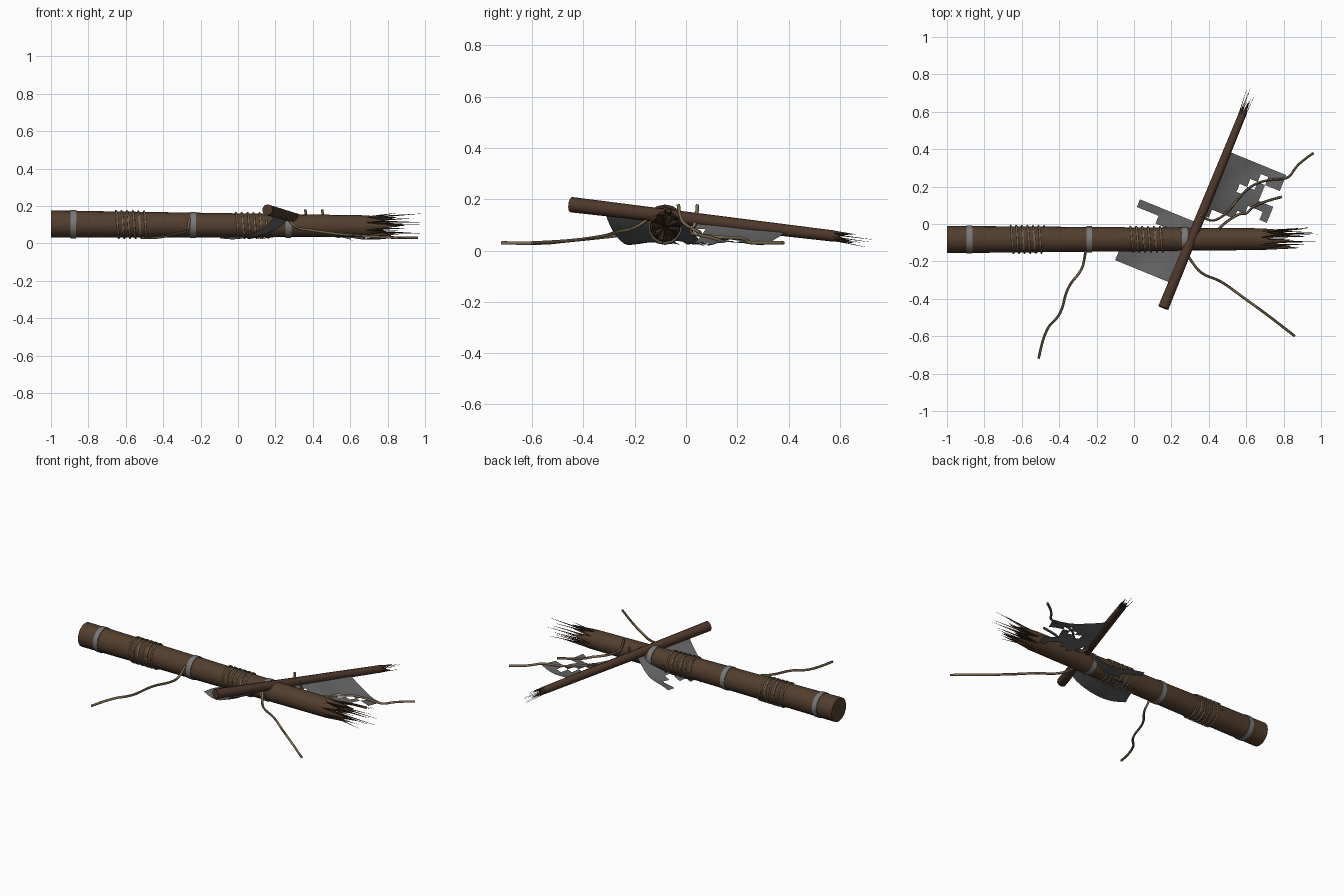
import bpy, bmesh, math, random
from mathutils import Vector, Matrix

random.seed(4)
old = bpy.data.objects.get("Cube")
if old:
    bpy.data.objects.remove(old, do_unlink=True)


def material(name, rgb):
    m = bpy.data.materials.new(name)
    m.use_nodes = True
    m.diffuse_color = (*rgb, 1)
    m.node_tree.nodes["Principled BSDF"].inputs["Base Color"].default_value = (*rgb, 1)
    return m


MAST = material("mast wood", (0.085, 0.048, 0.027))
YARD = material("yard wood", (0.075, 0.038, 0.023))
SPLINTER = material("splintered wood", (0.05, 0.028, 0.016))
ROPE = material("rope", (0.19, 0.14, 0.08))
IRON = material("iron band", (0.19, 0.19, 0.19))
CANVAS = material("torn canvas", (0.125, 0.125, 0.125))


def finish(name, bm, mats, smooth=True):
    bmesh.ops.recalc_face_normals(bm, faces=bm.faces)
    me = bpy.data.meshes.new(name)
    bm.to_mesh(me)
    bm.free()
    for m in mats:
        me.materials.append(m)
    ob = bpy.data.objects.new(name, me)
    bpy.context.collection.objects.link(ob)
    if smooth:
        bpy.ops.object.select_all(action='DESELECT')
        ob.select_set(True)
        bpy.context.view_layer.objects.active = ob
        bpy.ops.object.shade_smooth_by_angle(angle=math.radians(40))
    return ob


def frame(a, b):
    """Matrix placing local z along the line a to b."""
    return Matrix.Translation(a) @ (b - a).to_track_quat('Z', 'Y').to_matrix().to_4x4()


def polar(r, ang, z):
    return Vector((r * math.cos(ang), r * math.sin(ang), z))


def cone(bm, a, b, r1, r2, sides, caps=True):
    mat = frame(a, b) @ Matrix.Translation((0, 0, (b - a).length / 2))
    bmesh.ops.create_cone(bm, cap_ends=caps, segments=sides, radius1=r1,
                          radius2=r2, depth=(b - a).length, matrix=mat)


def broken_pole(name, a, b, r1, r2, sides, wood, teeth, needles, flare):
    """Tapered pole whose far end breaks into wedge teeth and thin needles."""
    bm = bmesh.new()
    cone(bm, a, b, r1, r2, sides)
    finish(name, bm, [wood])

    bm = bmesh.new()
    mat = frame(a, b)
    end = (b - a).length
    n = len(teeth)
    step = math.tau / n
    for i, length in enumerate(teeth):
        pts = [polar(r2, step * i, end), polar(r2, step * (i + .5), end),
               polar(r2, step * (i + 1), end), Vector((0, 0, end)),
               polar(r2 * 0.85, step * (i + .5), end + length)]
        v = [bm.verts.new(mat @ p) for p in pts]
        for f in ((0, 1, 4), (1, 2, 4), (2, 3, 4), (3, 0, 4)):
            face = bm.faces.new([v[k] for k in f])
            face.material_index = 0 if f[1] in (1, 2) and f[0] < 2 else 1
    finish(name + "_teeth", bm, [wood, SPLINTER], False)

    bm = bmesh.new()
    for i, length in enumerate(needles):
        ang = i * 2.4 + 0.3
        r = r2 * random.uniform(0.5, 0.85)
        tip = r + flare * random.uniform(-0.3, 1)
        cone(bm, mat @ polar(r, ang, end - 0.01), mat @ polar(tip, ang, end + length),
             r2 * 0.11, 0.0004, 4)
    finish(name + "_needles", bm, [SPLINTER], False)


def rope(name, pts, radius=0.007, kind='NURBS'):
    """Round cord through the given points, converted to a mesh."""
    cu = bpy.data.curves.new(name, 'CURVE')
    cu.dimensions = '3D'
    cu.bevel_depth = radius
    cu.bevel_resolution = 1
    cu.use_fill_caps = True
    cu.resolution_u = 5
    sp = cu.splines.new(kind)
    sp.points.add(len(pts) - 1)
    for p, co in zip(sp.points, pts):
        p.co = (*co, 1)
    if kind == 'NURBS':
        sp.order_u = 3
        sp.use_endpoint_u = True
    cu.materials.append(ROPE)
    ob = bpy.data.objects.new(name, cu)
    bpy.context.collection.objects.link(ob)
    bpy.ops.object.select_all(action='DESELECT')
    ob.select_set(True)
    bpy.context.view_layer.objects.active = ob
    bpy.ops.object.convert(target='MESH')
    bpy.ops.object.shade_smooth_by_angle(angle=math.radians(60))


# Mast and yard
mast_a, mast_b = Vector((-1, -0.083, 0.103)), Vector((0.68, -0.081, 0.092))
yard_a, yard_b = Vector((0.157, -0.448, 0.179)), Vector((0.577, 0.58, 0.056))
broken_pole("mast", mast_a, mast_b, 0.073, 0.058, 16, MAST,
            [.15, .08, .17, .11, .19, .07, .14, .18, .1],
            [.32, .2, .27, .3, .18, .24, .29, .22, .26, .2, .3, .17, .23, .25], 0.035)
broken_pole("yard", yard_a, yard_b, 0.03, 0.022, 10, YARD,
            [.05, .08, .04, .09, .06],
            [.15, .1, .13, .08, .12, .14, .09], 0.015)


def mast_point(x):
    t = (x + 1) / (mast_b.x + 1)
    return mast_a.lerp(mast_b, t), 0.073 - 0.015 * t


# Iron bands
for i, x in enumerate((-0.88, -0.24, 0.27)):
    bm = bmesh.new()
    r = mast_point(x)[1] + 0.004
    cone(bm, mast_point(x - 0.015)[0], mast_point(x + 0.015)[0], r, r, 16)
    finish(f"iron_band_{i + 1}", bm, [IRON])

# Rope lashings wound round the mast
for i, (x0, x1) in enumerate(((-0.66, -0.48), (-0.02, 0.17))):
    pts = []
    turns, seg = 6, 16
    for k in range(turns * seg + 1):
        c, r = mast_point(x0 + (x1 - x0) * k / (turns * seg))
        ang = math.tau * k / seg
        pts.append(c + Vector((0, math.cos(ang), math.sin(ang))) * (r + 0.004))
    rope(f"lashing_{i + 1}", pts, 0.005, 'POLY')

# Loose trailing ropes
rope("front_rope_right", [(-.26, -.15, .13), (-.265, -.19, .08), (-.28, -.25, .06),
     (-.36, -.34, .05), (-.39, -.49, .035), (-.48, -.56, .027), (-.51, -.72, .03)])
rope("front_rope_left", [(.27, -.14, .13), (.3, -.19, .085), (.36, -.27, .075),
     (.46, -.3, .06), (.58, -.39, .045), (.72, -.49, .035), (.86, -.6, .03)])
rope("back_rope_long", [(.36, .045, .18), (.365, .04, .1), (.42, .01, .07),
     (.49, .05, .06), (.56, .14, .05), (.63, .21, .05), (.73, .24, .04),
     (.83, .24, .03), (.87, .32, .03), (.96, .38, .03)])
rope("back_rope_short", [(.45, -.03, .18), (.455, -.025, .12), (.49, .01, .09),
     (.57, .06, .07), (.6, .05, .06), (.65, .11, .05), (.79, .145, .035)])


def torn_sheet(name, y0, y1, side, width, rows):
    """Canvas hung from the yard; each row is a strip, dots are torn away."""
    axis = yard_b - yard_a
    away = Vector((axis.y, -axis.x, 0)).normalized() * side
    nr, nc = len(rows), len(rows[0])
    bm = bmesh.new()
    grid = {}

    def vert(i, j):
        if (i, j) not in grid:
            y = y0 + (y1 - y0) * i / nr
            p = yard_a + axis * ((y - yard_a.y) / axis.y)
            u = j / nc
            ground = 0.027 + 0.007 * math.sin(i * 1.1 + j * 0.8)
            z = ground + (p.z - ground) * (1 - u) ** 3.5
            q = p + away * width * u
            grid[i, j] = bm.verts.new((q.x, q.y, z))
        return grid[i, j]

    for i, row in enumerate(rows):
        for j, cell in enumerate(row):
            if cell == "#":
                bm.faces.new([vert(i, j), vert(i + 1, j), vert(i + 1, j + 1), vert(i, j + 1)])
    finish(name, bm, [CANVAS])


# Torn sail on both sides of the yard
torn_sheet("sail_left", 0.39, 0.05, 1, 0.34,
           ["########",
            "#####.##",
            "####.#..",
            "###.##..",
            "########",
            "#####..#",
            "####....",
            "#......."])
torn_sheet("sail_right", -0.32, 0.005, -1, 0.335,
           ["########",
            "########",
            "########",
            "#######.",
            "######..",
            "####....",
            "#####...",
            "########"])
